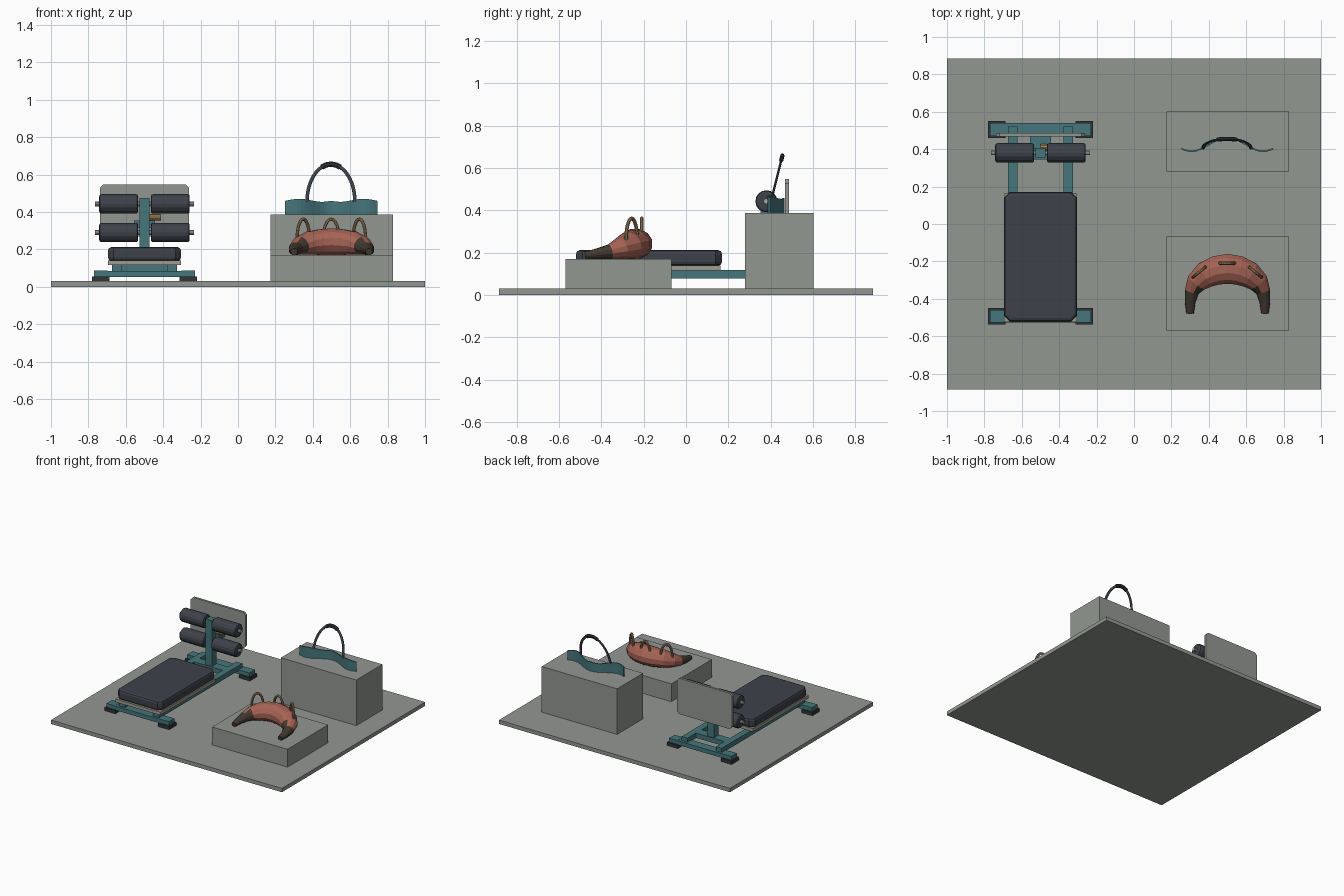
import bpy, bmesh, math
from mathutils import Vector

if "Cube" in bpy.data.objects:
    bpy.data.objects.remove(bpy.data.objects["Cube"])


def material(name, r, g, b):
    m = bpy.data.materials.new(name)
    m.use_nodes = True
    m.diffuse_color = (r, g, b, 1)
    m.node_tree.nodes["Principled BSDF"].inputs["Base Color"].default_value = (r, g, b, 1)
    return m


GREY = material("stone grey", 0.29, 0.31, 0.285)
BOARD = material("warm grey", 0.34, 0.33, 0.28)
TEAL = material("teal paint", 0.06, 0.18, 0.2)
PAD = material("dark padding", 0.047, 0.053, 0.066)
RUBBER = material("black rubber", 0.03, 0.035, 0.04)
CLAY = material("clay red", 0.38, 0.125, 0.09)
BROWN = material("dark brown", 0.055, 0.04, 0.028)
TAN = material("tan webbing", 0.32, 0.22, 0.12)
WOOD = material("light wood", 0.42, 0.25, 0.11)
STEEL = material("pale steel", 0.4, 0.41, 0.4)


def finish(name, bm, *mats):
    bmesh.ops.recalc_face_normals(bm, faces=bm.faces[:])
    me = bpy.data.meshes.new(name)
    bm.to_mesh(me)
    bm.free()
    for m in mats:
        me.materials.append(m)
    ob = bpy.data.objects.new(name, me)
    bpy.context.collection.objects.link(ob)
    return ob


def bevel(ob, width, segments=1, angle=50):
    mod = ob.modifiers.new("Bevel", 'BEVEL')
    mod.width, mod.segments = width, segments
    mod.limit_method, mod.angle_limit = 'ANGLE', math.radians(angle)


def box(name, x, y, z, mat, edge=0):
    """Block given by its (min, max) range on each axis."""
    bm = bmesh.new()
    bmesh.ops.create_cube(bm, size=1)
    for v in bm.verts:
        v.co = [(r[0] + r[1]) / 2 + c * (r[1] - r[0]) for c, r in zip(v.co, (x, y, z))]
    ob = finish(name, bm, mat)
    if edge:
        bevel(ob, edge)
    return ob


def chamfered_slab(name, outline_size, cut, depth, mat, place):
    """Rectangle with cut corners, extruded; place maps (u, v, w) to a position."""
    w, h = outline_size
    pts = []
    for sx, sy, flip in ((1, 1, 0), (-1, 1, 1), (-1, -1, 0), (1, -1, 1)):
        pair = [(sx * w, sy * (h - cut)), (sx * (w - cut), sy * h)]
        pts += pair[::-1] if flip else pair
    bm = bmesh.new()
    low, top = ([bm.verts.new(place(u, v, d)) for u, v in pts] for d in (0, depth))
    bm.faces.new(low)
    bm.faces.new(top)
    for i in range(8):
        j = (i + 1) % 8
        bm.faces.new((low[i], low[j], top[j], top[i]))
    return finish(name, bm, mat)


def rod(name, x, y, z, radius, mat, sides=16, edge=0):
    """Cylinder lying along x."""
    bm = bmesh.new()
    bmesh.ops.create_cone(bm, cap_ends=True, segments=sides, radius1=radius,
                          radius2=radius, depth=x[1] - x[0])
    for v in bm.verts:
        v.co = Vector(((x[0] + x[1]) / 2 + v.co.z, y + v.co.x, z + v.co.y))
    ob = finish(name, bm, mat)
    if edge:
        bevel(ob, edge, 2)
    return ob


def sweep(name, path, radii, normal, mats, sides=8, rule=None):
    """Tube along path; radii are (along normal, across) for each point."""
    path = [Vector(p) for p in path]
    bm = bmesh.new()
    rings = []
    for i, p in enumerate(path):
        t = (path[min(i + 1, len(path) - 1)] - path[max(i - 1, 0)]).normalized()
        b = t.cross(Vector(normal)).normalized()
        n = b.cross(t)
        a, c = radii[i]
        angles = [2 * math.pi * (k + 0.5) / sides for k in range(sides)]
        rings.append([bm.verts.new(p + n * a * math.cos(q) + b * c * math.sin(q)) for q in angles])
    for r, s in zip(rings, rings[1:]):
        for k in range(sides):
            j = (k + 1) % sides
            bm.faces.new((r[k], r[j], s[j], s[k]))
    bm.faces.new(rings[0])
    bm.faces.new(rings[-1])
    if rule:
        for f in bm.faces:
            f.material_index = rule(f.calc_center_median())
    return finish(name, bm, *mats)


# Floor and the two display blocks
box("floor_plate", (-1, 1), (-0.885, 0.885), (0, 0.03), GREY)
box("low_block", (0.175, 0.828), (-0.57, -0.068), (0.03, 0.17), GREY)
box("tall_block", (0.175, 0.828), (0.28, 0.602), (0.03, 0.387), GREY)

# Bench frame
CX = -0.5
for label, y in (("front", -0.493), ("rear", 0.505)):
    box(label + "_cross_beam", (CX - 0.27, CX + 0.27), (y - 0.034, y + 0.034), (0.053, 0.085), TEAL)
    for side, s in (("left", 1), ("right", -1)):
        x = CX + s * 0.233
        box(f"{label}_{side}_foot", (x - 0.047, x + 0.047), (y - 0.045, y + 0.045), (0.03, 0.056), RUBBER)
        box(f"{label}_{side}_foot_cap", (x - 0.036, x + 0.036), (y - 0.034, y + 0.034), (0.05, 0.086), TEAL)
for side, s in (("left", 1), ("right", -1)):
    x = CX + s * 0.148
    box(side + "_rail", (x - 0.025, x + 0.025), (-0.51, 0.52), (0.078, 0.117), TEAL)

# Bench seat
box("seat_board", (-0.695, -0.305), (-0.525, 0.163), (0.115, 0.14), BOARD)
seat = chamfered_slab("seat_pad", (0.195, 0.345), 0.03, 0.074, PAD,
                      lambda u, v, w: (CX + u, v - 0.175, 0.138 + w))
bevel(seat, 0.018, 2)

# Upright post with leg rollers
PY = 0.38
box("post_base", (CX - 0.15, CX + 0.15), (PY - 0.035, PY + 0.035), (0.08, 0.117), TEAL)
box("post", (CX - 0.027, CX + 0.027), (PY - 0.027, PY + 0.027), (0.11, 0.475), TEAL)
box("panel_bracket", (CX - 0.057, CX + 0.057), (PY + 0.02, 0.47), (0.315, 0.355), TEAL)
for level, z in (("upper", 0.443), ("lower", 0.29)):
    rod(level + "_axle", (CX - 0.264, CX + 0.264), PY, z, 0.013, STEEL, 10)
    for side, s in (("left", 1), ("right", -1)):
        x = CX + s * 0.138
        rod(f"{level}_{side}_roller", (x - 0.104, x + 0.104), PY, z, 0.052, PAD, edge=0.012)
rod("wood_peg", (CX, CX + 0.087), PY + 0.03, 0.372, 0.018, WOOD, 10)

# Back panel
chamfered_slab("back_panel", (0.238, 0.14), 0.02, 0.018, GREY,
               lambda u, v, w: (CX + u, 0.469 + w, 0.408 + v))

# Curved weighted bag: half outline mirrored, dark at both tips
half = [(0.2, -0.478, 0.02), (0.2, -0.42, 0.029), (0.19, -0.36, 0.04), (0.165, -0.312, 0.058),
        (0.118, -0.272, 0.073), (0.06, -0.248, 0.08)]
outline = [(-x, y, r) for x, y, r in half] + [(0, -0.24, 0.083)] + half[::-1]
sweep("curved_bag", [(0.5 + x, y, 0.17 + r * 0.86) for x, y, r in outline],
      [(r * 0.88, r) for x, y, r in outline], (0, 0, 1), (CLAY, BROWN), 12,
      lambda c: 1 if c.y < -0.345 else 0)


def arch(centre, direction, half_width, rise, steps=12):
    """Half ellipse over centre; rise is the vector to its crown."""
    out = []
    for i in range(steps + 1):
        a = math.pi * i / steps
        out.append(Vector(centre) + Vector(direction) * half_width * math.cos(a)
                   + Vector(rise) * math.sin(a))
    return out


# Three grab loops on the bag
for name, x, y, turn in (("right", 0.349, -0.257, 0.68), ("middle", 0.498, -0.21, 0),
                         ("left", 0.649, -0.257, -0.68)):
    d = Vector((math.cos(turn), math.sin(turn), 0))
    n = Vector((-d.y, d.x, 0))
    sweep(name + "_grab_loop", arch((x, y, 0.255), d, 0.043, (0, 0, 0.107)),
          [(0.009, 0.009)] * 13, n, (TAN,))

# Wavy teal band
bm = bmesh.new()
columns = []
for i in range(25):
    u = -1 + i / 12
    y = 0.425 + 0.037 * math.cos(math.pi * u * 1.25) + 0.012 * max(0, abs(u) - 0.7)
    top = 0.462 + 0.008 * math.cos(math.pi * 2 * (abs(u) - 0.7))
    columns.append([bm.verts.new((0.499 + u * 0.245, y, z)) for z in (0.387, top)])
for a, b in zip(columns, columns[1:]):
    bm.faces.new((a[0], b[0], b[1], a[1]))
band = finish("wavy_band", bm, TEAL)
solid = band.modifiers.new("Thickness", 'SOLIDIFY')
solid.thickness, solid.offset = 0.008, 0

# Leaning carry handle with a thicker grip
lean = Vector((0, 0.05, 0.2))
curve = arch((0.497, 0.405, 0.455), (1, 0, 0), 0.128, lean, 24)
sweep("carry_handle", curve, [(0.006, 0.01)] * 25, (0, -0.97, 0.24), (PAD,))
sweep("handle_grip", curve[9:16], [(0.011, 0.015)] * 7, (0, -0.97, 0.24), (RUBBER,))
